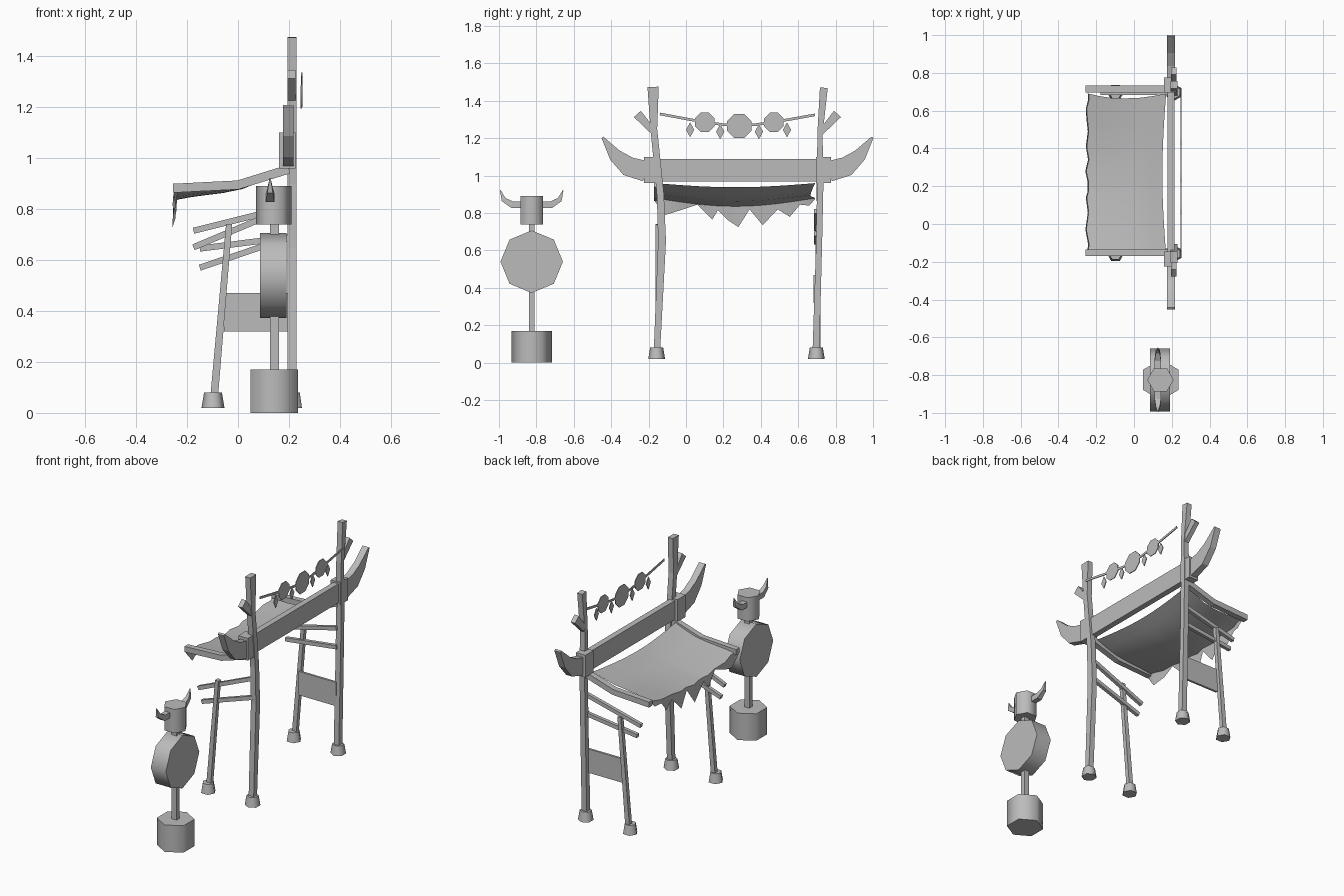
import bpy, bmesh, math
from mathutils import Vector

cube = bpy.data.objects.get("Cube")
if cube:
    bpy.data.objects.remove(cube)

grey = bpy.data.materials.new("plain grey")
grey.use_nodes = True
grey.diffuse_color = (0.5, 0.5, 0.5, 1)
grey.node_tree.nodes["Principled BSDF"].inputs["Base Color"].default_value = (0.5, 0.5, 0.5, 1)


def finish(name, bm, smooth=0, solid=True):
    if solid:
        bmesh.ops.recalc_face_normals(bm, faces=bm.faces)
    mesh = bpy.data.meshes.new(name)
    bm.to_mesh(mesh)
    bm.free()
    mesh.materials.append(grey)
    ob = bpy.data.objects.new(name, mesh)
    bpy.context.collection.objects.link(ob)
    if smooth:
        bpy.ops.object.select_all(action='DESELECT')
        ob.select_set(True)
        bpy.context.view_layer.objects.active = ob
        bpy.ops.object.shade_smooth_by_angle(angle=math.radians(smooth))
    return ob


def timber(name, path, across, centre, depth):
    """Rectangular bar through (position, z, width[, depth]) points.
    across is the axis the depth runs along; the path lies in the other axis and z."""
    bm = bmesh.new()
    pts = [Vector(p[:2]) for p in path]
    rings = []
    for i, p in enumerate(path):
        dirs = [(pts[j + 1] - pts[j]).normalized()
                for j in (i - 1, i) if 0 <= j < len(pts) - 1]
        d = sum(dirs, Vector((0, 0))).normalized()
        n = Vector((-d.y, d.x)) * p[2] / 2
        h = (p[3] if len(p) > 3 else depth) / 2
        ring = []
        for side, k in ((1, -h), (1, h), (-1, h), (-1, -h)):
            q = pts[i] + n * side
            co = (centre + k, q.x, q.y) if across == 'x' else (q.x, centre + k, q.y)
            ring.append(bm.verts.new(co))
        rings.append(ring)
    for a, b in zip(rings, rings[1:]):
        for j in range(4):
            bm.faces.new((a[j], a[j - 1], b[j - 1], b[j]))
    bm.faces.new(rings[0])
    bm.faces.new(rings[-1])
    return finish(name, bm)


def box(name, lo, hi):
    bm = bmesh.new()
    bmesh.ops.create_cube(bm, size=1)
    for v in bm.verts:
        v.co = [(a + b) / 2 + c * (b - a) for a, b, c in zip(lo, hi, v.co)]
    return finish(name, bm)


def drum(name, centre, r1, r2, height, sides, turn=0, lying=False, squash=1):
    """Prism or cone frustum, upright or lying along x."""
    bm = bmesh.new()
    bmesh.ops.create_cone(bm, cap_ends=True, segments=sides, radius1=r1, radius2=r2, depth=height)
    for v in bm.verts:
        x, y, z = v.co
        c, s = math.cos(turn), math.sin(turn)
        x, y = (x * c - y * s) * squash, x * s + y * c
        v.co = Vector((z, x, y) if lying else (x, y, z)) + Vector(centre)
    return finish(name, bm, 65)


# Gate posts, leaning slightly and flared at the top
timber("front_post", [(-.155, .07, .034), (-.128, .65, .042), (-.137, .9, .038),
                      (-.172, 1.25, .036), (-.176, 1.475, .06)], 'x', .212, .035)
timber("back_post", [(.695, .07, .036), (.712, .65, .032), (.718, .97, .034),
                     (.716, 1.22, .028), (.737, 1.47, .042)], 'x', .212, .035)

# Inner legs with flared feet
for label, y in (("front", -.157), ("back", .697)):
    timber(label + "_leg", [(-.093, .07, .03), (-.035, .74, .024)], 'y', y + .008, .026)
    for part, x in (("post", .212), ("leg", -.098)):
        drum(f"{label}_{part}_foot", (x, y, .05), .045, .035, .06, 6, math.pi / 6 * (x < 0))

# Side rails between post and leg
rails = [("front_upper", -.14, -.175, .65, .81), ("front_lower", -.14, -.15, .57, .69),
         ("back_upper", .695, -.175, .715, .81), ("back_lower", .695, -.15, .645, .69)]
for label, y, x, low, high in rails:
    timber(label + "_rail", [(x, low, .024), (.205, high, .024)], 'y', y, .022)
timber("back_side_panel", [(-.055, .395, .15), (.205, .395, .15)], 'y', .69, .014)

# Lintel beam with sleeves, upswept ends and post branches
box("lintel_beam", (.178, -.2, .97), (.215, .75, 1.09))
for label, s in (("front", -1), ("back", 1)):
    mid = .275
    a, b = sorted((mid + s * .42, mid + s * .5))
    box(label + "_sleeve", (.16, a, .96), (.226, b, 1.1))
    timber(label + "_beam_horn", [(mid + s * .49, 1.023, .11), (mid + s * .585, 1.05, .105),
                                  (mid + s * .655, 1.11, .07), (mid + s * .722, 1.205, .012)],
           'x', .197, .042)
    timber(label + "_post_branch", [(mid + s * .445, 1.23, .03), (mid + s * .535, 1.33, .05)],
           'x', .21, .03)

# Awning arms
for label, y in (("front", -.152), ("back", .715)):
    timber(label + "_awning_arm", [(-.255, .882, .035), (0, .895, .035), (.2, .957, .035)],
           'y', y, .036)

# Sagging awning cloth with a ragged fringe: (y, hem height)
hem = [(-.165, .86), (-.11, .79), (-.03, .815), (.06, .845), (.14, .765), (.17, .815),
       (.22, .765), (.28, .725), (.34, .82), (.41, .735), (.49, .82), (.555, .78),
       (.61, .845), (.66, .84), (.69, .875)]
profile = [(.17, .96), (.1, .932), (.03, .908), (-.05, .896), (-.13, .89), (-.19, .886), (-.245, .88)]
bm = bmesh.new()
rows = []
for i, (x, z) in enumerate(profile):
    t = i / (len(profile) - 1)
    row = []
    for y, _ in hem:
        u = (y + .165) / .855
        sag = math.sin(math.pi * u)
        inset = .025 * math.sin(math.pi * t) * (1 - 2 * u)
        dx = -.02 * sag * (1 - t) + .008 * math.sin(y * 40) * t
        row.append(bm.verts.new((x + dx, y + inset, z - sag * (.022 + .022 * t))))
    rows.append(row)
rows.append([bm.verts.new((-.25 + .008 * math.sin(y * 40), y, z)) for y, z in hem])
for a, b in zip(rows, rows[1:]):
    for j in range(len(hem) - 1):
        bm.faces.new((a[j], b[j], b[j + 1], a[j + 1]))
finish("awning_cloth", bm, 50, solid=False)

# Hanging garland with discs and leaf charms
timber("garland_rope", [(-.14, 1.33, .014), (.02, 1.3, .014), (.2, 1.272, .014), (.37, 1.272, .014),
                        (.55, 1.3, .014), (.69, 1.325, .014)], 'x', .25, .005)
for i, (y, z, r) in enumerate(((.1, 1.285, .056), (.285, 1.265, .07), (.47, 1.285, .056))):
    drum(f"garland_disc_{i + 1}", (.25, y, z), r, r, .005, 8, math.pi / 8, True)
for i, (y, z) in enumerate(((.022, 1.245), (.183, 1.235), (.39, 1.235), (.54, 1.245))):
    drum(f"garland_leaf_{i + 1}", (.248, y, z), .04, .04, .005, 4, 0, True, .55)

# Totem: base, pole, drum, head and curved horns
ty = -.825
drum("totem_base", (.142, ty, .085), .108, .108, .17, 6, 0)
box("totem_pole", (.125, ty - .015, .16), (.16, ty + .015, .75))
drum("totem_drum", (.138, ty, .54), .167, .167, .105, 8, 0, True)
drum("totem_head", (.14, ty, .815), .07, .07, .15, 6, math.pi / 6)
for label, s in (("front", -1), ("back", 1)):
    timber(label + "_totem_horn", [(ty + s * .045, .845, .034, .036), (ty + s * .105, .845, .036, .034),
                                   (ty + s * .15, .872, .026, .022), (ty + s * .168, .922, .004, .004)],
           'x', .126, .03)
